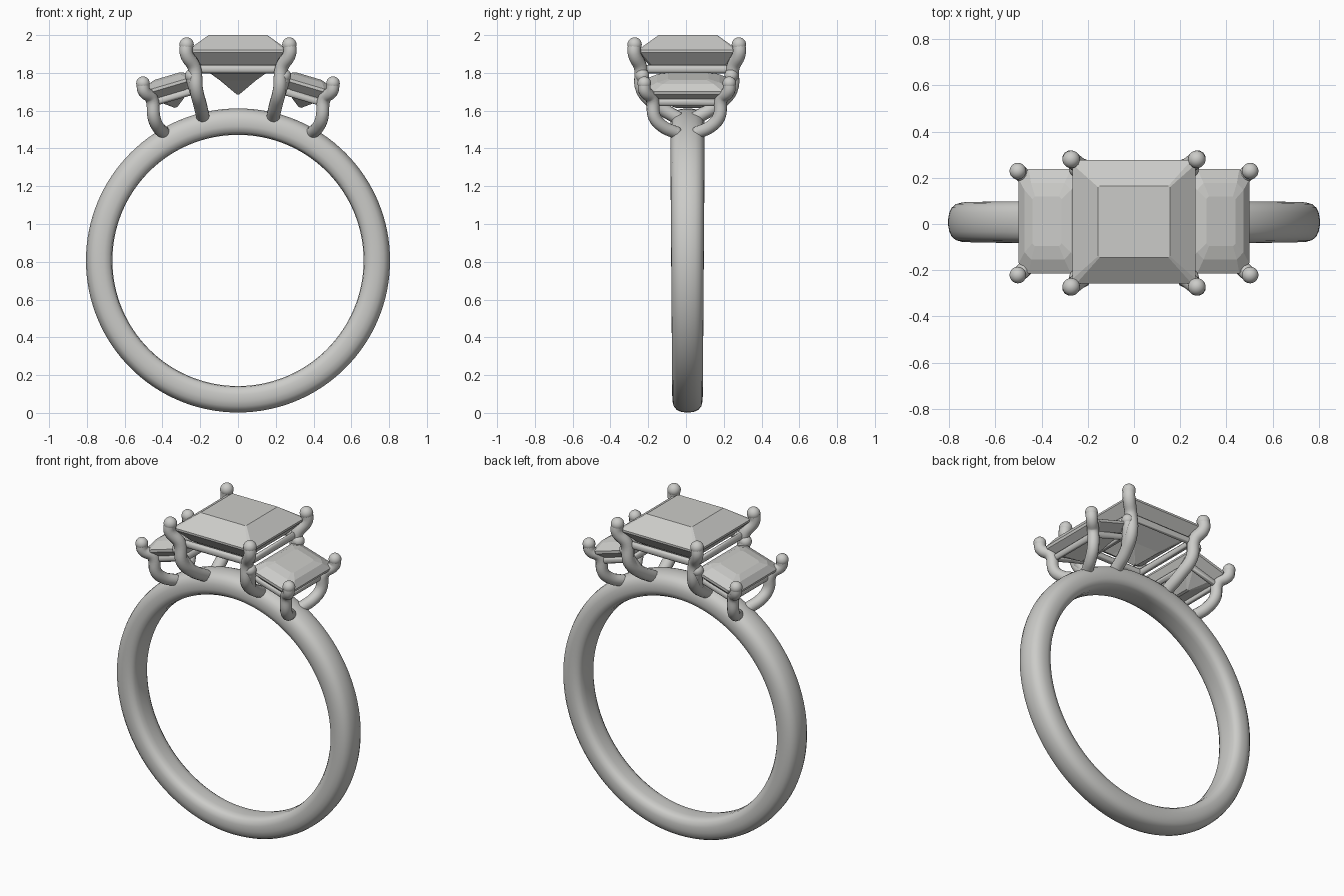
import bpy, bmesh, math
from mathutils import Matrix, Vector

cube = bpy.data.objects.get("Cube")
if cube:
    bpy.data.objects.remove(cube)

grey = bpy.data.materials.new("pale grey")
grey.use_nodes = True
grey.diffuse_color = (0.6, 0.6, 0.58, 1)
grey.node_tree.nodes["Principled BSDF"].inputs["Base Color"].default_value = (0.6, 0.6, 0.58, 1)

Y_MID = 0.008


def activate(ob):
    bpy.ops.object.select_all(action="DESELECT")
    ob.select_set(True)
    bpy.context.view_layer.objects.active = ob


def finish(name, bm, smooth):
    bmesh.ops.recalc_face_normals(bm, faces=bm.faces)
    mesh = bpy.data.meshes.new(name)
    bm.to_mesh(mesh)
    bm.free()
    mesh.materials.append(grey)
    ob = bpy.data.objects.new(name, mesh)
    bpy.context.collection.objects.link(ob)
    if smooth:
        activate(ob)
        bpy.ops.object.shade_smooth_by_angle(angle=math.radians(40))
    return ob


def bridge(bm, rings, closed=False):
    pairs = list(zip(rings, rings[1:]))
    if closed:
        pairs.append((rings[-1], rings[0]))
    for a, b in pairs:
        for i in range(len(a)):
            j = (i + 1) % len(a)
            bm.faces.new((a[i], a[j], b[j], b[i]))


def make_band():
    # Half section as (radius, half width), mirrored across the middle
    half = [(0.665, 0.03), (0.669, 0.06), (0.682, 0.08), (0.71, 0.089), (0.745, 0.088),
            (0.772, 0.08), (0.79, 0.064), (0.8, 0.042), (0.805, 0.014)]
    section = half + [(r, -w) for r, w in reversed(half)]
    bm = bmesh.new()
    rings = []
    for k in range(128):
        a = math.tau * k / 128
        widen = 0.97 + 0.06 * math.sin(a)
        rings.append([bm.verts.new((r * math.cos(a), Y_MID + w * widen, 0.807 + r * math.sin(a)))
                      for r, w in section])
    bridge(bm, rings, closed=True)
    finish("band", bm, True)


def make_stone(name, layers, place):
    # Layers are (height, half x, half y, corner cut), from table to tip
    bm = bmesh.new()
    rings = []
    for z, hx, hy, c in layers:
        outline = [(hx, hy - c), (hx - c, hy), (c - hx, hy), (-hx, hy - c),
                   (-hx, c - hy), (c - hx, -hy), (hx - c, -hy), (hx, c - hy)]
        rings.append([bm.verts.new(place @ Vector((x, y, z))) for x, y in outline])
    bridge(bm, rings)
    bm.faces.new(rings[0])
    bm.faces.new(rings[-1])
    finish(name, bm, False)


def make_wire(name, points, radius, closed=False, smooth=True):
    curve = bpy.data.curves.new(name, "CURVE")
    curve.dimensions = "3D"
    curve.bevel_depth = radius
    curve.bevel_resolution = 4
    curve.use_fill_caps = True
    curve.resolution_u = 6
    spline = curve.splines.new("BEZIER")
    spline.bezier_points.add(len(points) - 1)
    for bp, p in zip(spline.bezier_points, points):
        bp.co = p
        bp.handle_left_type = bp.handle_right_type = "AUTO" if smooth else "VECTOR"
    spline.use_cyclic_u = closed
    curve.materials.append(grey)
    ob = bpy.data.objects.new(name, curve)
    bpy.context.collection.objects.link(ob)
    activate(ob)
    bpy.ops.object.convert(target="MESH")
    bpy.ops.object.shade_smooth_by_angle(angle=math.radians(50))


def make_bead(name, centre, radius):
    bm = bmesh.new()
    bmesh.ops.create_uvsphere(bm, u_segments=20, v_segments=12, radius=radius,
                              matrix=Matrix.Translation(centre))
    finish(name, bm, True)


def make_rail(name, hx, hy, z, radius, place):
    corners = [(hx, hy), (-hx, hy), (-hx, -hy), (hx, -hy)]
    make_wire(name, [place @ Vector((x, y, z)) for x, y in corners], radius, True, False)


make_band()

# Centre stone and its gallery rail
centre = Matrix.Translation((0, 0.01, 1.92))
make_stone("centre_stone", [
    (0.08, 0.155, 0.155, 0.006), (0.0, 0.267, 0.267, 0.018), (-0.012, 0.267, 0.267, 0.018),
    (-0.085, 0.2, 0.2, 0.015), (-0.16, 0.095, 0.095, 0.008), (-0.235, 0.006, 0.006, 0.001)], centre)
make_rail("centre_rail", 0.225, 0.225, -0.1, 0.022, centre)

# Tilted side stones and rails
for sx, side in ((1, "left"), (-1, "right")):
    place = (Matrix.Translation((sx * 0.365, 0.012, 1.742))
             @ Matrix.Rotation(sx * math.radians(16.5), 4, "Y"))
    make_stone(side + "_side_stone", [
        (0.042, 0.066, 0.108, 0.012), (0.03, 0.105, 0.165, 0.03), (0.0, 0.14, 0.226, 0.045),
        (-0.016, 0.14, 0.226, 0.045), (-0.06, 0.1, 0.175, 0.03),
        (-0.13, 0.008, 0.07, 0.004)], place)
    make_rail(side + "_side_rail", 0.105, 0.175, -0.072, 0.02, place)

# Prongs, as (path from tip to foot, radius)
prongs = {
    "centre_prong": ([(0.272, 0.276, 1.95), (0.274, 0.278, 1.905), (0.232, 0.245, 1.83),
                      (0.22, 0.235, 1.71), (0.2, 0.16, 1.63), (0.185, 0.055, 1.565)], 0.036),
    "inner_prong": ([(0.245, 0.235, 1.785), (0.235, 0.225, 1.74), (0.205, 0.18, 1.65)], 0.034),
    "outer_prong": ([(0.503, 0.225, 1.745), (0.498, 0.222, 1.705), (0.458, 0.185, 1.665),
                     (0.445, 0.17, 1.565), (0.425, 0.125, 1.515), (0.395, 0.06, 1.485)], 0.034),
}
for sx, side in ((1, "left"), (-1, "right")):
    for sy, end in ((-1, "front"), (1, "back")):
        for part, (path, radius) in prongs.items():
            pts = [Vector((sx * x, 0.004 + sy * y, z)) for x, y, z in path]
            name = f"{side}_{end}_{part}"
            make_wire(name, pts, radius)
            make_bead(name + "_tip", pts[0], radius * 1.06)
            make_bead(name + "_foot", pts[-1], radius)
